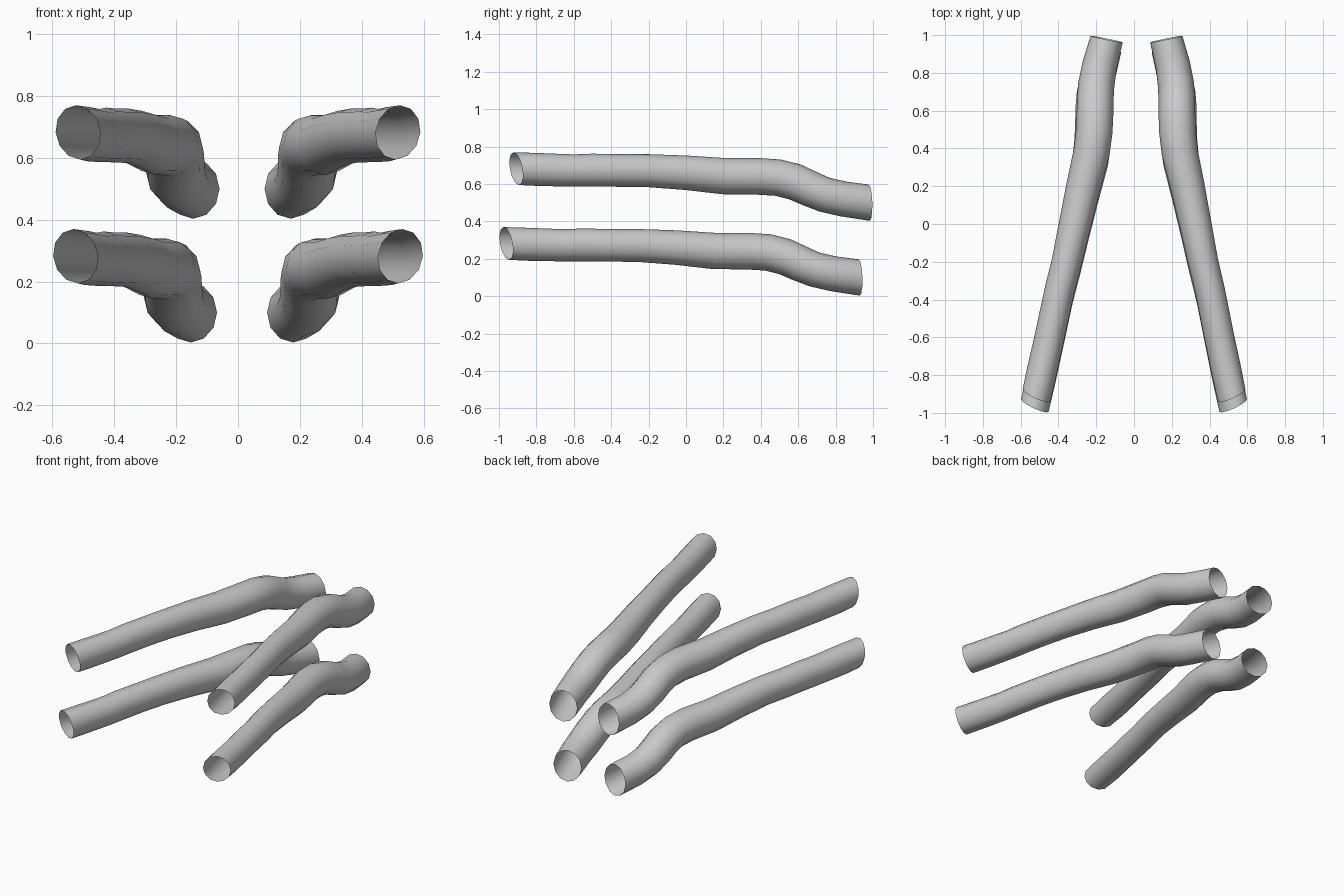
import bpy, bmesh, math
from mathutils import Vector

if "Cube" in bpy.data.objects:
    bpy.data.objects.remove(bpy.data.objects["Cube"])

# Centreline of the upper right tube: x, y, z, half width, half height
PATH = [
    (0.517, -0.908, 0.682, 0.080, 0.089),
    (0.490, -0.780, 0.677, 0.080, 0.088),
    (0.452, -0.600, 0.672, 0.079, 0.086),
    (0.432, -0.500, 0.674, 0.079, 0.088),
    (0.402, -0.350, 0.672, 0.079, 0.087),
    (0.366, -0.200, 0.671, 0.080, 0.088),
    (0.325, 0.000, 0.660, 0.085, 0.092),
    (0.283, 0.200, 0.642, 0.091, 0.097),
    (0.242, 0.380, 0.641, 0.096, 0.098),
    (0.230, 0.490, 0.634, 0.097, 0.098),
    (0.227, 0.580, 0.612, 0.097, 0.098),
    (0.227, 0.660, 0.576, 0.097, 0.096),
    (0.222, 0.740, 0.543, 0.096, 0.094),
    (0.206, 0.840, 0.520, 0.092, 0.094),
    (0.171, 0.979, 0.500, 0.087, 0.097),
]
SIDES = 12
START_DIR = Vector((-0.42, 0.9, 0.18))
END_DIR = Vector((-0.20, 0.98, 0.03))

mat = bpy.data.materials.new("plain grey")
mat.diffuse_color = (0.60, 0.60, 0.60, 1)
mat.use_nodes = True
mat.node_tree.nodes["Principled BSDF"].inputs["Base Color"].default_value = mat.diffuse_color


def tube(name, mirrored, offset):
    """Open tube swept along the centreline."""
    pts = []
    for x, y, z, w, h in PATH:
        px = x + offset[0]
        if mirrored:
            px = -px + 0.026 * (y + 0.91) / 1.89
        pts.append(Vector((px, y + offset[1], z + offset[2])))
    flip = Vector((-1 if mirrored else 1, 1, 1))
    bm = bmesh.new()
    rings = []
    for i, p in enumerate(pts):
        if i == 0:
            d = START_DIR * flip
        elif i == len(pts) - 1:
            d = END_DIR * flip
        else:
            d = (pts[i + 1] - p).normalized() + (p - pts[i - 1]).normalized()
        d = d.normalized()
        side = d.cross(Vector((0, 0, 1))).normalized()
        up = side.cross(d)
        w, h = PATH[i][3:]
        ring = []
        for k in range(SIDES):
            a = 2 * math.pi * k / SIDES
            ring.append(bm.verts.new(p + side * w * math.cos(a) + up * h * math.sin(a)))
        rings.append(ring)
    for a, b in zip(rings, rings[1:]):
        for k in range(SIDES):
            n = (k + 1) % SIDES
            f = bm.faces.new((a[k], b[k], b[n], a[n]))
            f.smooth = True
    # point the faces outwards
    f = next(iter(bm.faces))
    f.normal_update()
    if f.normal.dot(f.calc_center_median() - (pts[0] + pts[1]) / 2) < 0:
        bmesh.ops.reverse_faces(bm, faces=bm.faces[:])
    me = bpy.data.meshes.new(name)
    bm.to_mesh(me)
    bm.free()
    me.materials.append(mat)
    ob = bpy.data.objects.new(name, me)
    bpy.context.collection.objects.link(ob)


# Two stacked pairs, the lower one slightly forward and wider
for level, off in (("upper", (0, 0, 0)), ("lower", (0.008, -0.053, -0.4))):
    tube(level + "_tube_right", False, off)
    tube(level + "_tube_left", True, off)
